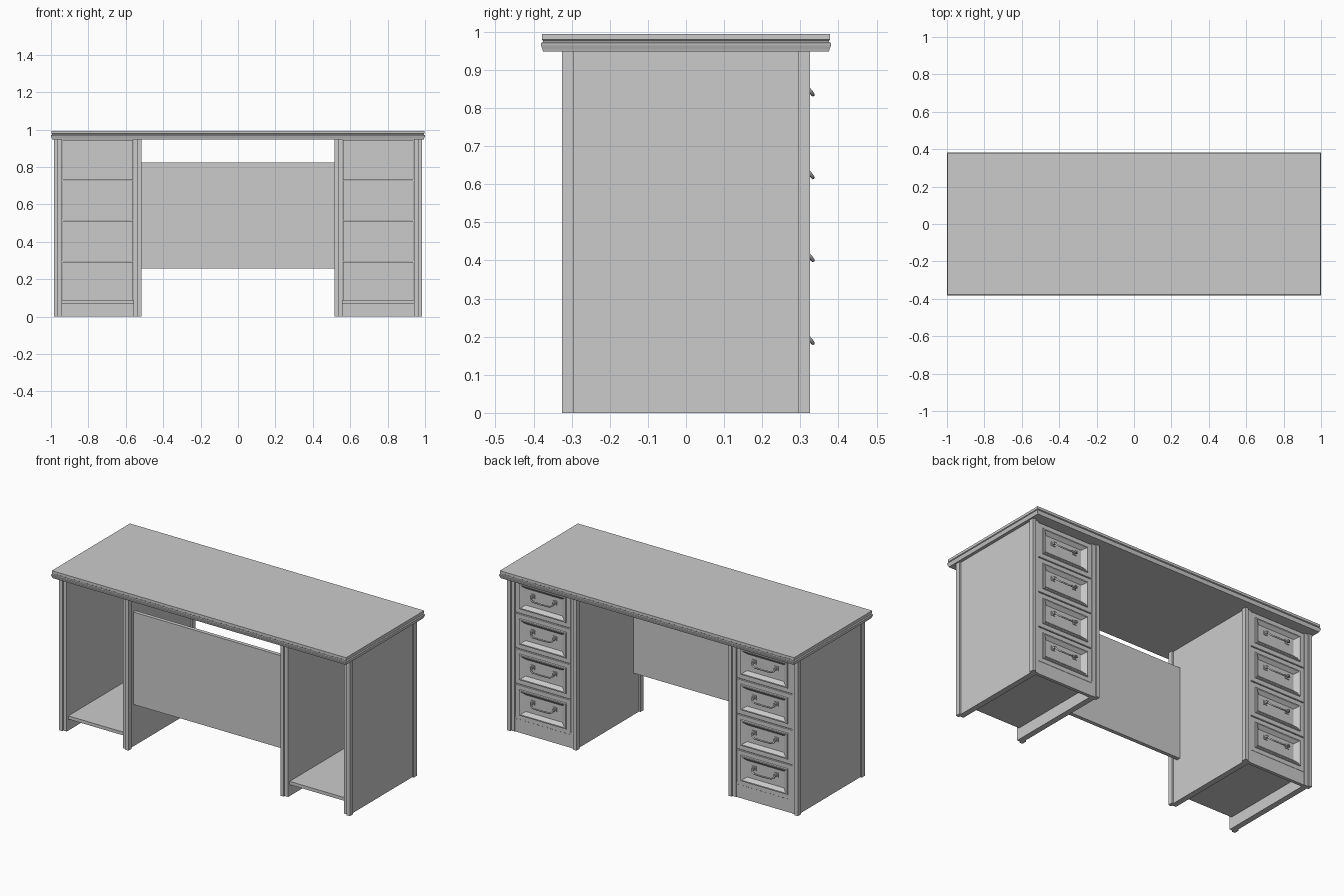
import bpy, bmesh, math
from mathutils import Vector

if "Cube" in bpy.data.objects:
    bpy.data.objects.remove(bpy.data.objects["Cube"])


def finish(name, bm):
    bmesh.ops.recalc_face_normals(bm, faces=bm.faces)
    me = bpy.data.meshes.new(name)
    bm.to_mesh(me)
    bm.free()
    ob = bpy.data.objects.new(name, me)
    bpy.context.collection.objects.link(ob)
    return ob


def box(name, x, y, z):
    bm = bmesh.new()
    bmesh.ops.create_cube(bm, size=1)
    for v in bm.verts:
        v.co = Vector([a + (b - a) * (c + 0.5) for (a, b), c in zip((x, y, z), v.co)])
    return finish(name, bm)


def loft(name, rings):
    """Join four-cornered rings of points and cap both ends."""
    bm = bmesh.new()
    loops = [[bm.verts.new(p) for p in r] for r in rings]
    for a, b in zip(loops, loops[1:]):
        for i in range(4):
            j = (i + 1) % 4
            bm.faces.new((a[i], a[j], b[j], b[i]))
    bm.faces.new(loops[0])
    bm.faces.new(loops[-1])
    return finish(name, bm)


CORNERS = ((-1, -1), (1, -1), (1, 1), (-1, 1))

# Tabletop with moulded edge: (z, inset)
edge = [(.948, .006), (.955, .004), (.963, .001), (.966, 0), (.970, 0),
        (.973, .006), (.977, .006), (.979, .003), (.994, .003)]
loft("tabletop", [[(sx * (1 - i), sy * (.381 - i), z) for sx, sy in CORNERS]
                  for z, i in edge])

# Modesty panel between the pedestals
box("modesty_panel", (-.525, .525), (-.263, -.24), (.257, .823))


def drawer_front(cx, cz):
    # Moulded frame around a sunken field: (half width, half height, y)
    prof = [(.188, .107, .288), (.188, .107, .311), (.186, .105, .313),
            (.160, .080, .313), (.157, .077, .320), (.150, .070, .320),
            (.124, .051, .302), (.118, .045, .302)]
    loft("drawer_front", [[(cx + sx * w, y, cz + sy * h) for sx, sy in CORNERS]
                          for w, h, y in prof])


def handle(cx, cz):
    # Bail bar
    cu = bpy.data.curves.new("drawer_handle", 'CURVE')
    cu.dimensions = '3D'
    cu.bevel_depth = .005
    cu.bevel_resolution = 1
    cu.use_fill_caps = True
    pts = [(-.075, .318, .016), (-.072, .328, .004), (-.055, .332, -.002),
           (0, .333, -.003), (.055, .332, -.002), (.072, .328, .004), (.075, .318, .016)]
    sp = cu.splines.new('POLY')
    sp.points.add(len(pts) - 1)
    for p, (x, y, z) in zip(sp.points, pts):
        p.co = (cx + x, y, cz + z, 1)
    ob = bpy.data.objects.new("drawer_handle", cu)
    bpy.context.collection.objects.link(ob)
    # Mounts
    for s in (-1, 1):
        m = cx + s * .075
        box("handle_plate", (m - .013, m + .013), (.300, .306), (cz + .003, cz + .029))
        box("handle_stud", (m - .006, m + .006), (.304, .322), (cz + .010, cz + .022))


# Pedestals
for cx in (-.75, .75):
    for s in (-1, 1):
        # Side panel and corner posts
        box("side_panel", sorted((cx + s * .19, cx + s * .225)), (-.315, .315), (0, .95))
        for t in (-1, 1):
            box("corner_post", sorted((cx + s * .213, cx + s * .235)),
                sorted((t * .294, t * .325)), (0, .95))
    # Floor and plinth
    box("pedestal_floor", (cx - .192, cx + .192), (-.30, .312), (.07, .09))
    box("plinth", (cx - .192, cx + .192), (.292, .312), (0, .072))
    # Drawers
    for k in range(4):
        cz = .186 + k * .2173
        drawer_front(cx, cz)
        handle(cx, cz)
